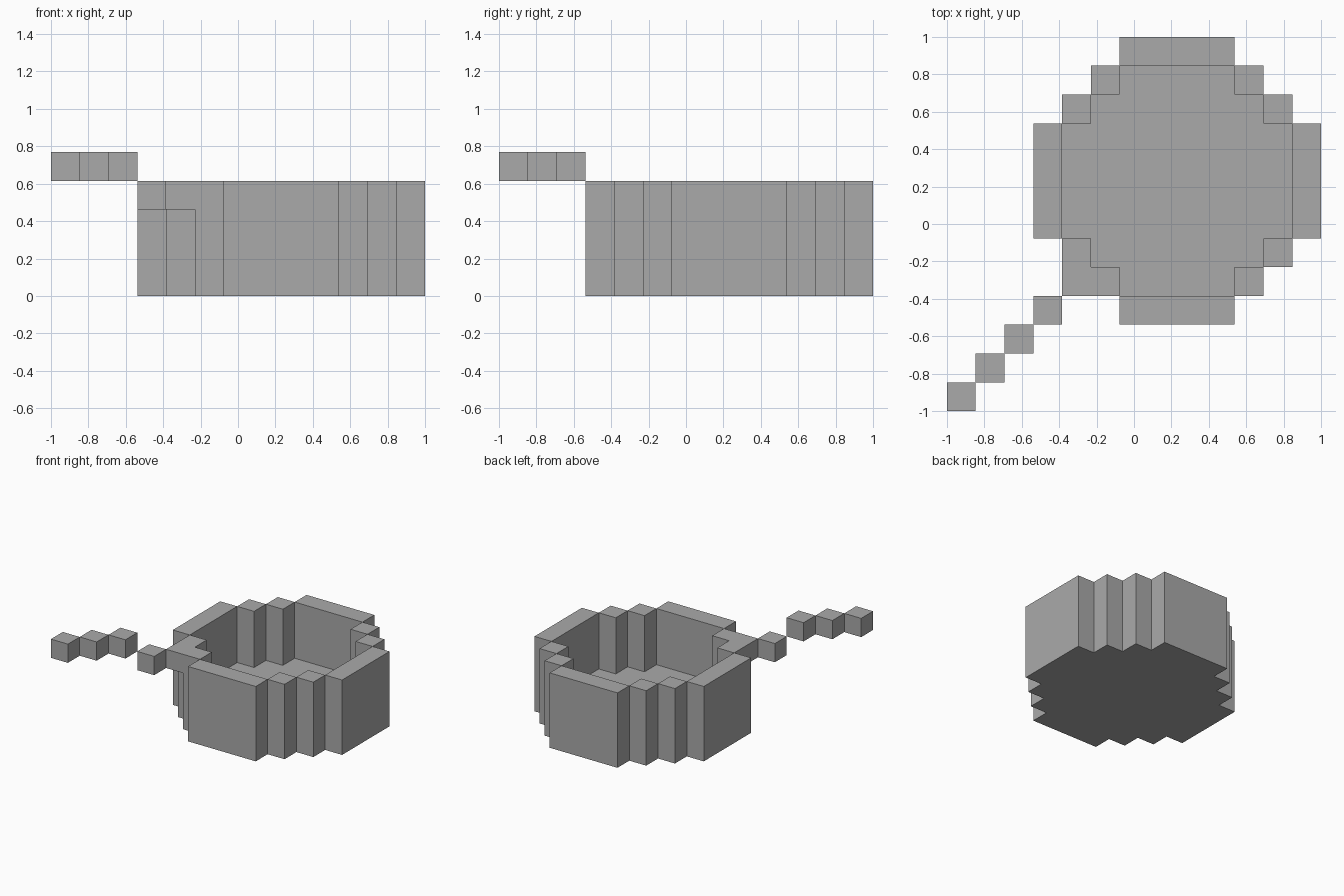
import bpy
import bmesh
from mathutils import Vector

CELL = 2 / 13          # edge of one block
CENTRE = (1.5, 1.5)    # bowl centre in blocks
HEIGHT = 4             # rim height in blocks
FLOOR = 1              # floor thickness in blocks

cube = bpy.data.objects.get("Cube")
if cube:
    bpy.data.objects.remove(cube, do_unlink=True)

# Single grey material
grey = bpy.data.materials.new("plain grey")
grey.use_nodes = True
colour = (0.4, 0.4, 0.4, 1)
grey.diffuse_color = colour
grey.node_tree.nodes["Principled BSDF"].inputs["Base Color"].default_value = colour


def finish(name, bm):
    """Turn a bmesh measured in blocks into a flat shaded object."""
    bmesh.ops.remove_doubles(bm, verts=bm.verts, dist=0.001)
    bmesh.ops.recalc_face_normals(bm, faces=bm.faces)
    bmesh.ops.scale(bm, vec=Vector((CELL, CELL, CELL)), verts=bm.verts)
    mesh = bpy.data.meshes.new(name)
    bm.to_mesh(mesh)
    bm.free()
    mesh.materials.append(grey)
    obj = bpy.data.objects.new(name, mesh)
    bpy.context.collection.objects.link(obj)
    return obj


def turned(points):
    """Repeat a list of points at each quarter turn."""
    result = []
    for _ in range(4):
        result += points
        points = [(-y, x) for x, y in points]
    return result


def add_face(bm, points):
    bm.faces.new([bm.verts.new((x + CENTRE[0], y + CENTRE[1], z)) for x, y, z in points])


def add_shell(bm, outline, bottom, top):
    """Upright walls around an outline, closed at the bottom."""
    add_face(bm, [(x, y, bottom) for x, y in outline])
    for a, b in zip(outline, outline[1:] + outline[:1]):
        add_face(bm, [(*a, bottom), (*b, bottom), (*b, top), (*a, top)])


# Bowl: stepped outer shell, stepped hollow and the rim joining them
outer = turned([(5, -2), (5, 2), (4, 2), (4, 3), (3, 3), (3, 4), (2, 4)])
inner = turned([(4, -2), (4, 2), (3, 2), (3, 3), (2, 3)])
bowl = bmesh.new()
add_shell(bowl, outer, 0, HEIGHT)
add_shell(bowl, inner, FLOOR, HEIGHT)
for x, y0, y1 in ((4, -2, 2), (3, 2, 3), (2, 3, 4)):
    corners = turned([(x, y0), (x + 1, y0), (x + 1, y1), (x, y1)])
    for i in range(0, len(corners), 4):
        add_face(bowl, [(px, py, HEIGHT) for px, py in corners[i:i + 4]])
finish("bowl", bowl)


# Handle: a diagonal run of blocks that steps up one level
def block(name, step, level):
    bm = bmesh.new()
    bmesh.ops.create_cube(bm, size=1)
    bmesh.ops.translate(bm, vec=Vector((step - 6, step - 6, level + 0.5)), verts=bm.verts)
    finish(name, bm)


for step in range(5):
    level = HEIGHT - 1 if step > 2 else HEIGHT
    block(f"handle_block_{step + 1}", step, level)
